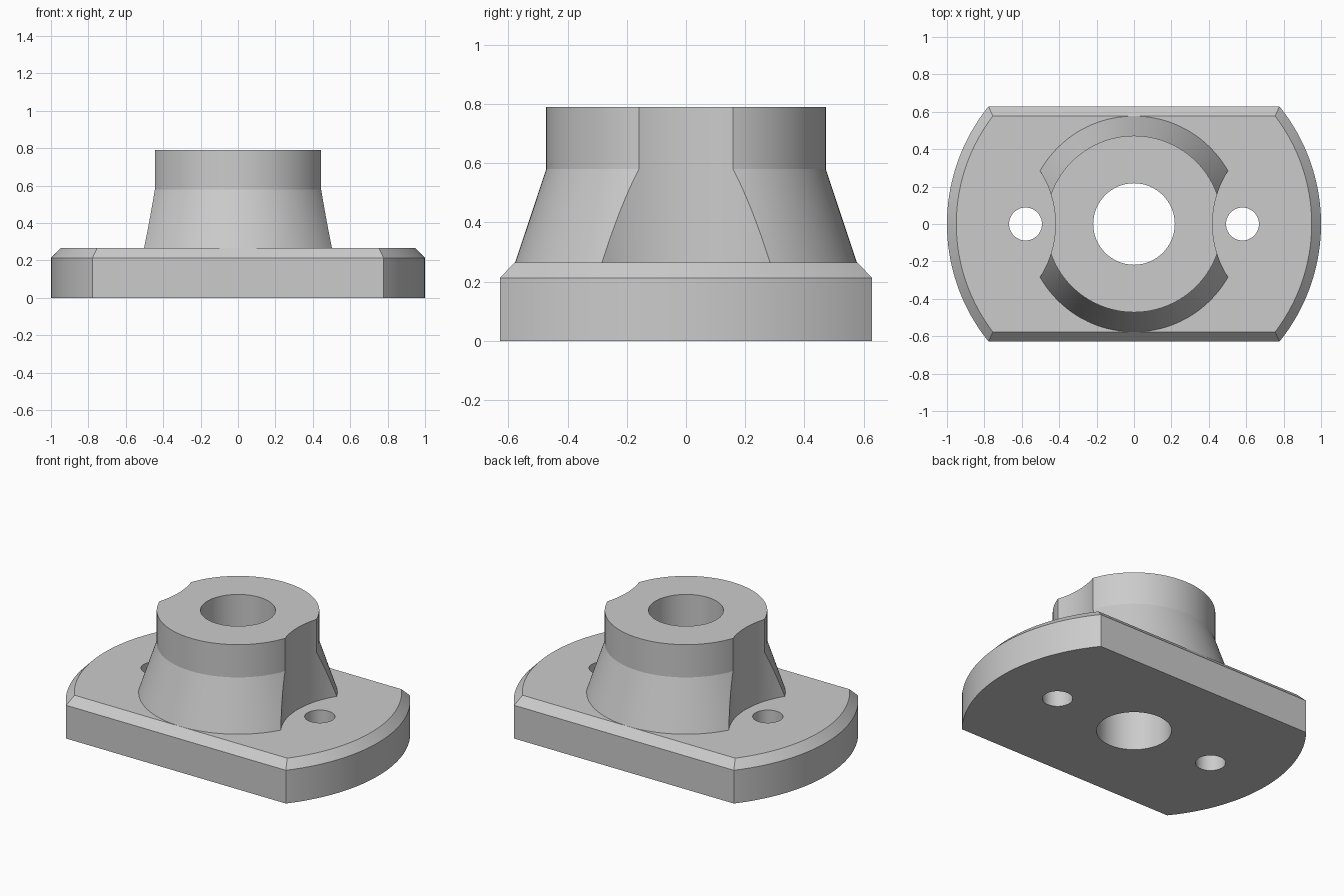
import bpy, bmesh, math

cube = bpy.data.objects.get("Cube")
if cube:
    bpy.data.objects.remove(cube, do_unlink=True)

grey = bpy.data.materials.new("plain grey")
grey.use_nodes = True
colour = (0.6, 0.6, 0.6, 1)
grey.diffuse_color = colour
grey.node_tree.nodes["Principled BSDF"].inputs["Base Color"].default_value = colour


def stack(name, rings):
    """Closed solid from matching outlines, each given as (z, points)."""
    bm = bmesh.new()
    loops = [[bm.verts.new((x, y, z)) for x, y in pts] for z, pts in rings]
    n = len(loops[0])
    for low, high in zip(loops, loops[1:]):
        for i in range(n):
            j = (i + 1) % n
            bm.faces.new((low[i], low[j], high[j], high[i]))
    bm.faces.new(loops[0][::-1])
    bm.faces.new(loops[-1])
    bmesh.ops.recalc_face_normals(bm, faces=bm.faces)
    mesh = bpy.data.meshes.new(name)
    bm.to_mesh(mesh)
    bm.free()
    mesh.materials.append(grey)
    obj = bpy.data.objects.new(name, mesh)
    bpy.context.collection.objects.link(obj)
    return obj


def circle(radius, cx=0, n=128):
    return [(cx + radius * math.cos(math.tau * i / n),
             radius * math.sin(math.tau * i / n)) for i in range(n)]


def flange_outline(radius, half_depth, n=48):
    """Two opposite arcs joined by straight front and back sides."""
    a = math.asin(half_depth / radius)
    angles = [side + a * (2 * i / n - 1) for side in (0, math.pi) for i in range(n + 1)]
    return [(radius * math.cos(t), radius * math.sin(t)) for t in angles]


def combine(target, other, operation):
    mod = target.modifiers.new(operation, "BOOLEAN")
    mod.operation = operation
    mod.solver = "EXACT"
    mod.object = other
    bpy.context.view_layer.update()
    result = bpy.data.meshes.new_from_object(
        target.evaluated_get(bpy.context.evaluated_depsgraph_get()))
    target.modifiers.clear()
    target.data = result
    bpy.data.objects.remove(other, do_unlink=True)


# Flange with chamfered top edge
TOP = 0.265
outer = flange_outline(1, 0.628)
flange = stack("flanged_hub", [(0, outer), (0.213, outer),
                               (TOP, flange_outline(0.95, 0.578))])

# Hub: conical foot and straight collar, rooted inside the flange
hub = stack("hub", [(0.1, circle(0.5)), (TOP, circle(0.577)),
                    (0.58, circle(0.472)), (0.79, circle(0.472))])

# Concave side cuts giving room for the bolts
for side in (-1, 1):
    bite = circle(0.53, side * 0.95)
    combine(hub, stack("side_cutter", [(0, bite), (1, bite)]), "DIFFERENCE")

combine(flange, hub, "UNION")

# Centre bore and two bolt holes
for radius, x in ((0.218, 0), (0.088, -0.58), (0.088, 0.58)):
    hole = circle(radius, x, 64)
    combine(flange, stack("hole_cutter", [(-0.2, hole), (1, hole)]), "DIFFERENCE")

bpy.ops.object.select_all(action="DESELECT")
flange.select_set(True)
bpy.context.view_layer.objects.active = flange
bpy.ops.object.shade_smooth_by_angle(angle=math.radians(15))
